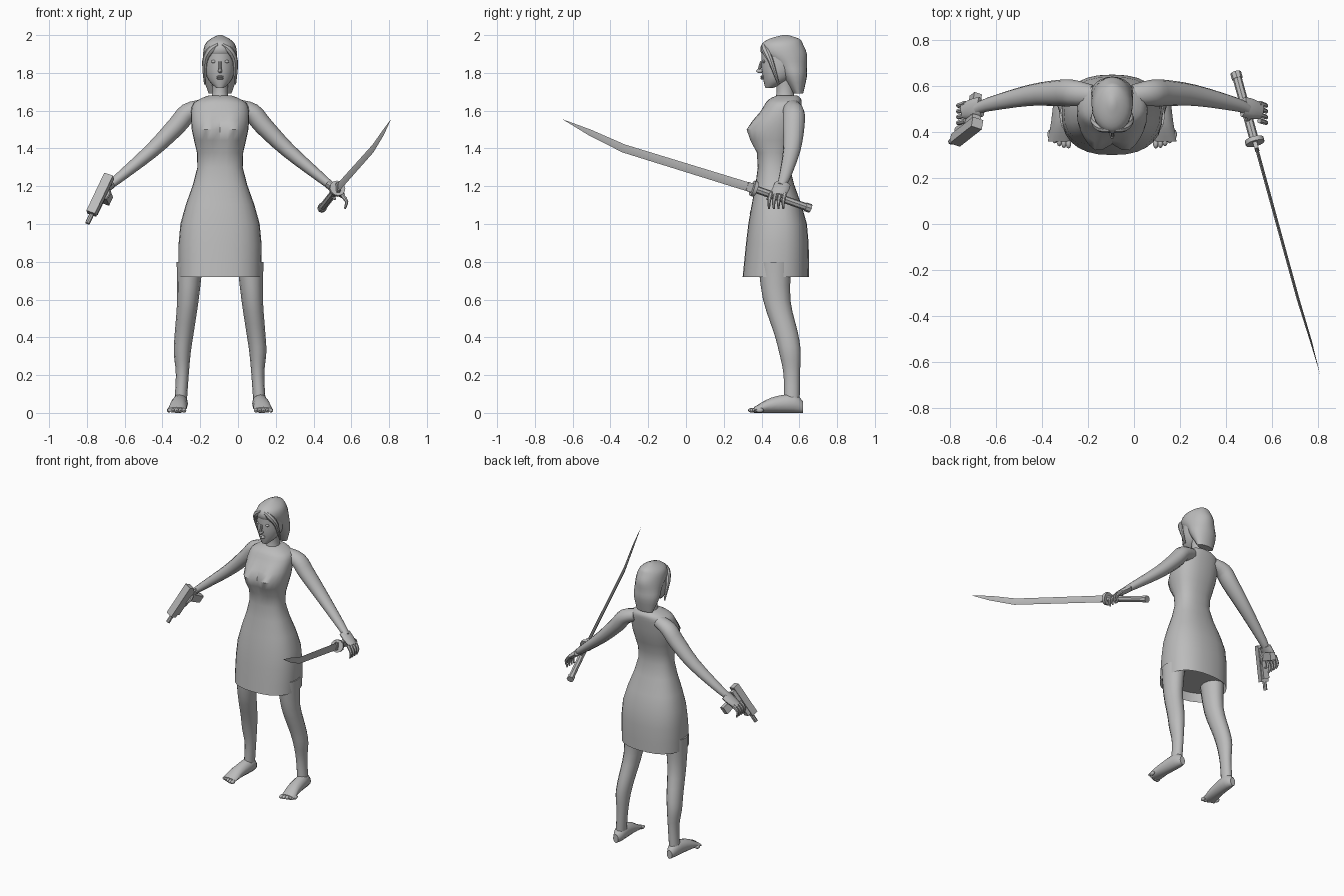
import bpy, bmesh, math
from mathutils import Vector

default_cube = bpy.data.objects.get("Cube")
if default_cube:
    bpy.data.objects.remove(default_cube, do_unlink=True)

CENTRE = -.095
SIDES = {"left": 1, "right": -1}
ACROSS, DEPTH, UP = Vector((1, 0, 0)), Vector((0, 1, 0)), Vector((0, 0, 1))
made_parts = []

colour = (.5, .5, .5, 1)
grey = bpy.data.materials.new("plain_grey")
grey.use_nodes = True
grey.diffuse_color = colour
grey.node_tree.nodes["Principled BSDF"].inputs["Base Color"].default_value = colour


def finish(name, bm):
    bmesh.ops.remove_doubles(bm, verts=bm.verts, dist=.0001)
    bmesh.ops.recalc_face_normals(bm, faces=bm.faces)
    mesh = bpy.data.meshes.new(name)
    bm.to_mesh(mesh)
    bm.free()
    mesh.materials.append(grey)
    part = bpy.data.objects.new(name, mesh)
    bpy.context.collection.objects.link(part)
    made_parts.append(part)
    return part


def smooth_path(rows, steps):
    """Cubic curve through rows of position and radii."""
    vectors = [Vector(row) for row in rows]
    padded = [vectors[0], *vectors, vectors[-1]]
    result = []
    for before, start, end, after in zip(padded, padded[1:], padded[2:], padded[3:]):
        leave, arrive = (end - before) / 2, (after - start) / 2
        for step in range(steps):
            t = step / steps
            ease = t * t * (3 - 2 * t)
            result.append(start.lerp(end, ease) + leave * t * (1 - t) ** 2
                          - arrive * t * t * (1 - t))
    return result + [vectors[-1]]


def loft(name, rows, sides=12, ref=DEPTH, axis=None, steps=1, power=2, phase=0):
    """Skin over elliptical sections; ref is the direction of the second radius."""
    rows = smooth_path(rows, steps)
    points = [Vector(row[:3]) for row in rows]
    ahead, behind = points[1:] + points[-1:], points[:1] + points[:-1]
    bm, rings = bmesh.new(), []
    for row, point, following, previous in zip(rows, points, ahead, behind):
        along = axis or (following - previous).normalized()
        v = (ref - along * ref.dot(along)).normalized()
        u = v.cross(along)
        ring = []
        for index in range(sides):
            angle = math.tau * index / sides + phase
            c, s = math.cos(angle), math.sin(angle)
            c = math.copysign(abs(c) ** (2 / power), c)
            s = math.copysign(abs(s) ** (2 / power), s)
            ring.append(bm.verts.new(point + u * c * row[3] + v * s * row[4]))
        rings.append(ring)
    for low, high in zip(rings, rings[1:]):
        for index in range(sides):
            bm.faces.new((low[index - 1], low[index], high[index], high[index - 1]))
    bm.faces.new(rings[0])
    bm.faces.new(rings[-1])
    return finish(name, bm)


def stack(name, rows, **options):
    """Upright loft from rows of height, half width, front and back."""
    sections = [(CENTRE, (front + back) / 2, z, width, (back - front) / 2)
                for z, width, front, back in rows]
    return loft(name, sections, axis=UP, steps=3, **options)


def pair(name, rows, flat=1, grounded=False, **options):
    """Mirrored lofts; a grounded section reaches down to the floor."""
    for side, sign in SIDES.items():
        sections = [(CENTRE + sign * x, y, z, r, z if grounded else r * flat)
                    for x, y, z, r in rows]
        loft(f"{side}_{name}", sections, steps=3, **options)


def rod(name, start, end, radius, sides=8):
    loft(name, [(*start, radius, radius), (*end, radius, radius)], sides, ref=UP)


def bar(name, start, end, width, height, ref):
    """Square-edged block between two points."""
    radii = (width * math.sqrt(.5), height * math.sqrt(.5))
    loft(name, [(*start, *radii), (*end, *radii)], sides=4, ref=ref, phase=math.pi / 4)


def ball(name, centre, size):
    bm = bmesh.new()
    bmesh.ops.create_uvsphere(bm, u_segments=10, v_segments=6, radius=1)
    bmesh.ops.scale(bm, vec=size, verts=bm.verts)
    bmesh.ops.translate(bm, vec=centre, verts=bm.verts)
    finish(name, bm)


# Dress, with the bust pushed out of the front
dress = stack("dress", [
    (.72, .22, .3, .65), (1, .21, .33, .64), (1.3, .12, .38, .55), (1.5, .15, .36, .59),
    (1.62, .15, .41, .61), (1.66, .11, .44, .61), (1.68, .06, .48, .59)], sides=28, power=2.4)
for vertex in dress.data.vertices:
    if vertex.co.y < .46:
        sideways = (abs(vertex.co.x - CENTRE) - .07) / .06
        upward = (vertex.co.z - 1.49) / .07
        vertex.co.y -= .05 * math.exp(-sideways ** 2 - upward ** 2)

# Recess under the hem
bm = bmesh.new()
bm.from_mesh(dress.data)
underside = min(bm.faces, key=lambda face: face.calc_center_median().z)
bmesh.ops.inset_region(bm, faces=[underside], thickness=.01)
bmesh.ops.translate(bm, vec=UP * .06, verts=underside.verts)
bm.to_mesh(dress.data)
bm.free()

# Neck, face and hair
stack("neck", [(1.62, .06, .46, .59), (1.7, .04, .48, .57), (1.8, .05, .47, .58)])
stack("face", [(1.72, .02, .42, .46), (1.76, .06, .41, .55),
               (1.82, .08, .4, .6), (1.92, .08, .4, .61)], sides=20)
stack("hair", [
    (1.69, .06, .57, .62), (1.78, .09, .51, .64), (1.84, .09, .47, .64), (1.9, .09, .4, .64),
    (1.95, .08, .4, .62), (1.98, .05, .44, .6), (2, .01, .51, .54)], sides=20)
pair("fringe", [(.01, .41, 1.95, .01), (.05, .42, 1.92, .02), (.08, .45, 1.86, .015),
                (.08, .49, 1.74, .005)], sides=8)

# Facial features
ball("nose", (CENTRE, .395, 1.81), (.012, .025, .012))
rod("nose_bridge", (CENTRE, .4, 1.86), (CENTRE, .385, 1.81), .008)
for name, height in {"upper_lip": 1.78, "lower_lip": 1.77}.items():
    ball(name, (CENTRE, .405, height), (.02, .012, .006))
for side, sign in SIDES.items():
    ball(f"{side}_eye", (CENTRE + sign * .034, .412, 1.86), (.015, .009, .008))

# Arms and hands
pair("arm", [(.09, .56, 1.62, .04), (.17, .57, 1.59, .05), (.23, .57, 1.52, .05),
             (.36, .56, 1.39, .04), (.54, .52, 1.24, .026), (.59, .5, 1.2, .02)], flat=1.15)
pair("palm", [(.57, .51, 1.21, .02), (.61, .5, 1.18, .02), (.65, .49, 1.15, .015)], flat=2.2)
for index, finger in enumerate(("index", "middle", "ring", "little")):
    y = .45 + index / 40
    pair(f"{finger}_finger", [(.64, y, 1.16, .012), (.67, y - .01, 1.12, .01),
                              (.66, y - .01, 1.08, .005)], sides=7)
pair("thumb", [(.6, .48, 1.19, .015), (.59, .45, 1.16, .012), (.61, .43, 1.13, .006)],
     sides=7, ref=ACROSS)

# Legs, feet and toes
pair("leg", [(.16, .47, .8, .07), (.17, .48, .6, .057), (.19, .53, .42, .05),
             (.2, .55, .32, .045), (.2, .56, .2, .034), (.21, .56, .04, .033)],
     flat=1.27, axis=UP)
pair("foot", [(.21, .62, .03, .02), (.21, .57, .05, .04), (.22, .45, .04, .045),
              (.23, .36, .015, .05)], grounded=True, axis=DEPTH, ref=UP)
for side, sign in SIDES.items():
    for index in range(5):
        ball(f"{side}_toe", (CENTRE + sign * (.19 + index / 50), .35 + index ** 2 / 400, .014),
             (.012, .022, .013))

# Sword
pommel, hilt = Vector((.445, .65, 1.085)), Vector((.525, .36, 1.187))
aim = (hilt - pommel).normalized()
rod("sword_handle", pommel, hilt, .02)
rod("sword_pommel", pommel - aim * .01, pommel + aim * .02, .024)
rod("sword_guard", hilt - aim * .01, hilt + aim * .01, .042, sides=12)
bar("sword_collar", hilt, hilt + aim * .04, .018, .048, UP)
loft("sword_blade", [(*hilt, .007, .024), (.715, -.33, 1.4, .006, .022),
                     (.77, -.51, 1.485, .004, .016), (.81, -.655, 1.555, 0, 0)],
     sides=4, ref=UP)

# Pistol, with the grip running back into the hand
rear, front = Vector((-.68, .45, 1.25)), Vector((-.775, .375, 1.05))
aim = (front - rear).normalized()
back = Vector((.15, .9, -.4))
back = (back - aim * back.dot(aim)).normalized()
grip_top = rear + aim * .075
guard_low = grip_top + back * .06
bar("pistol_slide", rear - back * .012, front - back * .012, .05, .045, back)
bar("pistol_frame", rear + aim * .02 + back * .02, front - aim * .02 + back * .02, .04, .03, back)
rod("pistol_barrel", front, front + aim * .055, .013)
bar("pistol_grip", grip_top, grip_top + back * .15, .036, .052, aim)
bar("trigger_guard_front", grip_top + aim * .07, guard_low + aim * .07, .014, .008, aim)
bar("trigger_guard_base", guard_low, guard_low + aim * .07, .014, .008, back)

# Smooth shading with sharp edges kept
bpy.ops.object.select_all(action="DESELECT")
for part in made_parts:
    part.select_set(True)
bpy.context.view_layer.objects.active = dress
bpy.ops.object.shade_smooth_by_angle(angle=math.radians(40))
